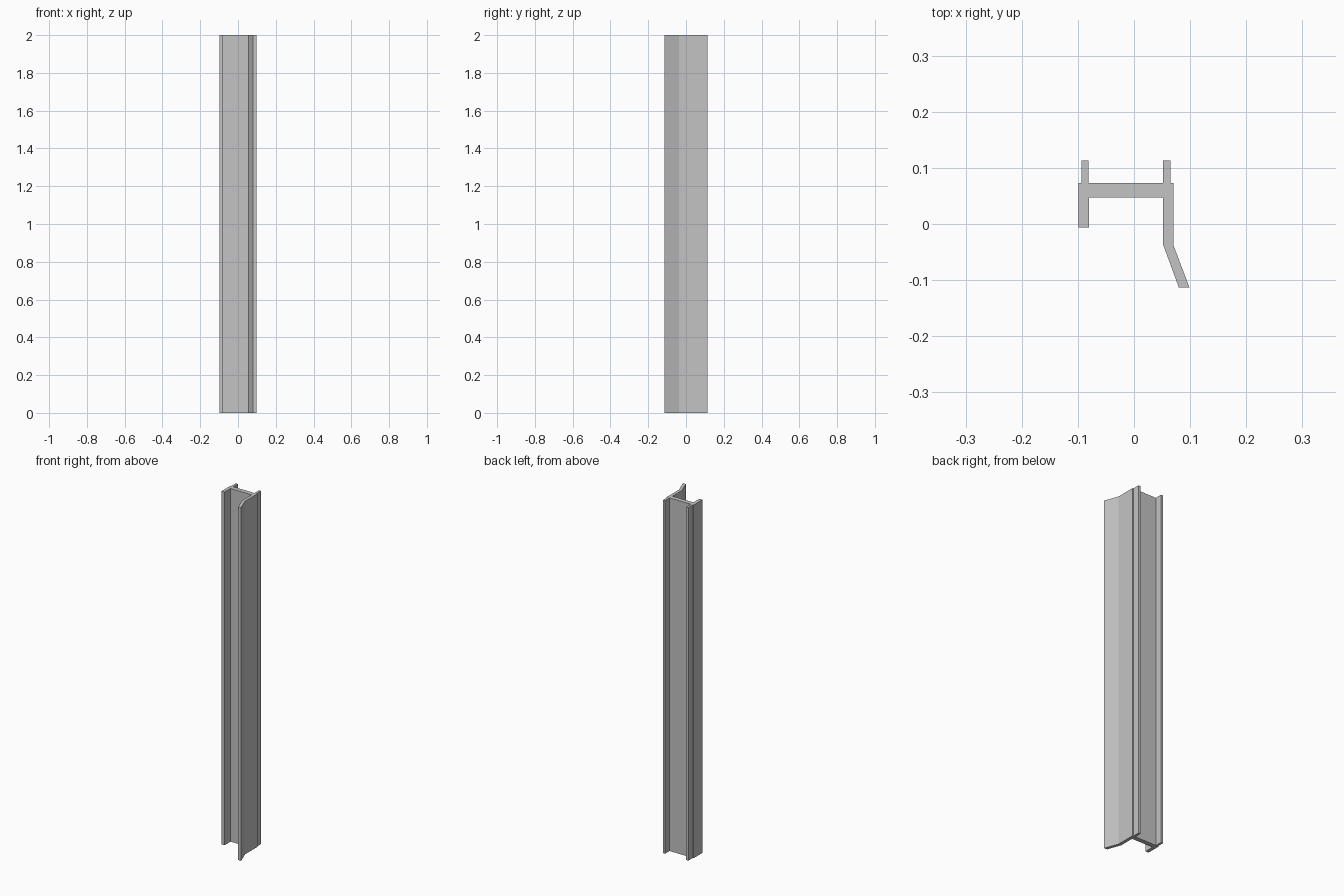
import bpy
import bmesh

HEIGHT = 2.0

cube = bpy.data.objects.get("Cube")
if cube:
    bpy.data.objects.remove(cube, do_unlink=True)

# Plain grey finish
grey = bpy.data.materials.new("plain_grey")
grey.use_nodes = True
colour = (0.55, 0.55, 0.55, 1.0)
grey.diffuse_color = colour
grey.node_tree.nodes["Principled BSDF"].inputs["Base Color"].default_value = colour


def extrude_profile(name, outline):
    """Raise a closed counter-clockwise outline to the full height."""
    bm = bmesh.new()
    base = bm.faces.new([bm.verts.new((x, y, 0)) for x, y in outline])
    raised = bmesh.ops.extrude_face_region(bm, geom=[base], use_keep_orig=True)
    tops = [g for g in raised["geom"] if isinstance(g, bmesh.types.BMVert)]
    bmesh.ops.translate(bm, verts=tops, vec=(0, 0, HEIGHT))
    bmesh.ops.recalc_face_normals(bm, faces=bm.faces)
    mesh = bpy.data.meshes.new(name)
    bm.to_mesh(mesh)
    bm.free()
    mesh.materials.append(grey)
    obj = bpy.data.objects.new(name, mesh)
    bpy.context.collection.objects.link(obj)


# Cross-section levels
web_back, web_front = 0.073, 0.047
fin_back, lip_front = 0.1135, -0.1135
short_end, bend = -0.006, -0.037

# One continuous section: short leg, web, bent leg and two rear fins
extrude_profile("channel_profile", [
    # short right leg
    (-0.099, web_back), (-0.099, short_end),
    (-0.080, short_end), (-0.080, web_front),
    # long left leg with its flared lip
    (0.052, web_front), (0.052, bend), (0.080, lip_front),
    (0.099, lip_front), (0.070, bend), (0.070, web_back),
    # left rear fin
    (0.065, web_back), (0.065, fin_back),
    (0.052, fin_back), (0.052, web_back),
    # right rear fin
    (-0.081, web_back), (-0.081, fin_back),
    (-0.094, fin_back), (-0.094, web_back),
])
